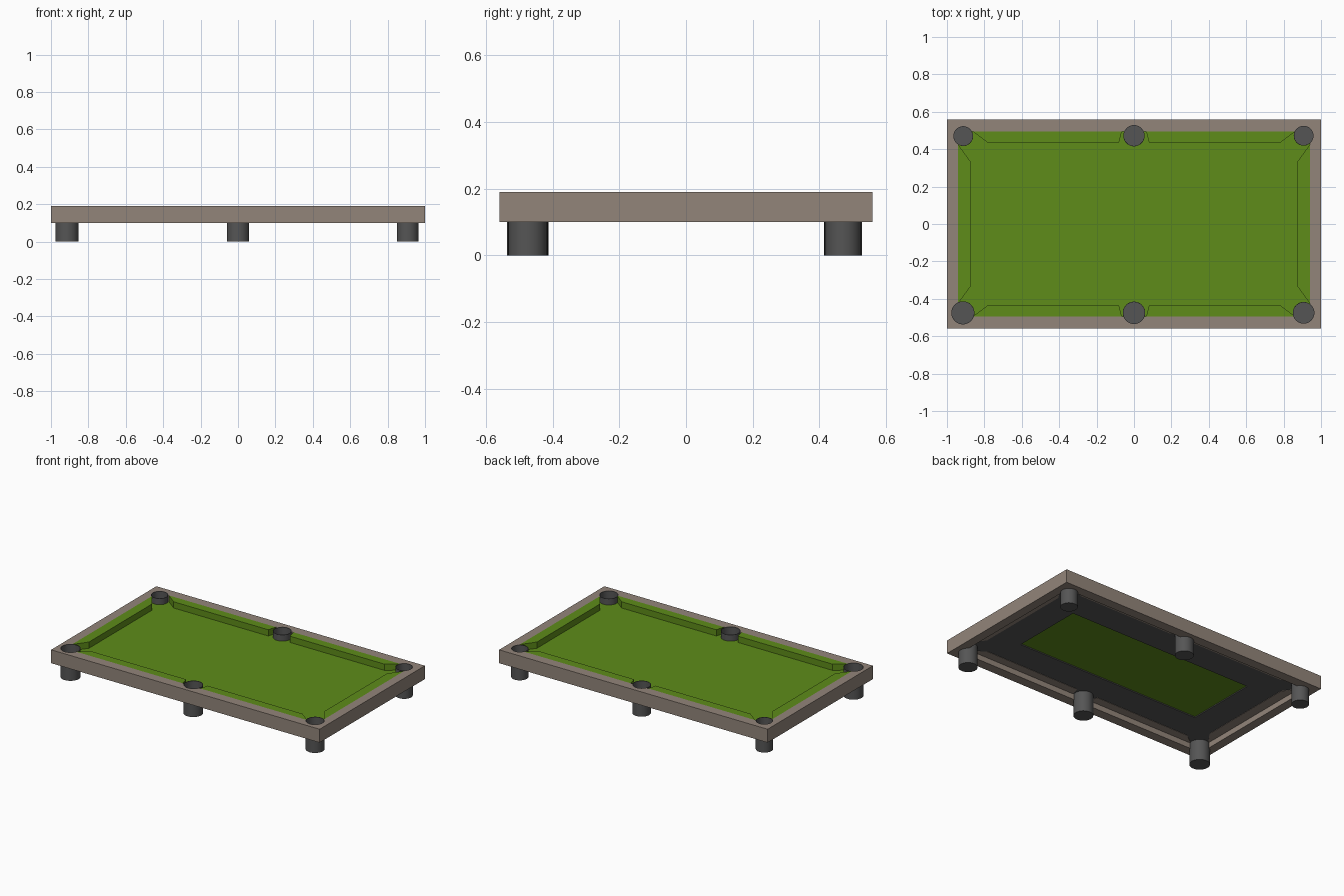
import bpy, bmesh
from math import radians

if "Cube" in bpy.data.objects:
    bpy.data.objects.remove(bpy.data.objects["Cube"])


def material(name, rgb):
    m = bpy.data.materials.new(name)
    m.diffuse_color = (*rgb, 1)
    m.use_nodes = True
    m.node_tree.nodes["Principled BSDF"].inputs["Base Color"].default_value = m.diffuse_color
    return m


WOOD = material("wood", (0.29, 0.235, 0.195))
CLOTH = material("green_cloth", (0.112, 0.263, 0.01))
DARK = material("dark_grey", (0.091, 0.091, 0.091))


def add_object(name, bm, mat):
    bmesh.ops.recalc_face_normals(bm, faces=bm.faces)
    mesh = bpy.data.meshes.new(name)
    bm.to_mesh(mesh)
    bm.free()
    obj = bpy.data.objects.new(name, mesh)
    bpy.context.collection.objects.link(obj)
    if mat:
        mesh.materials.append(mat)
    return obj


def prism(name, outline, z0, z1, mat=None):
    bm = bmesh.new()
    face = bm.faces.new([bm.verts.new((x, y, z0)) for x, y in outline])
    ext = bmesh.ops.extrude_face_region(bm, geom=[face], use_keep_orig=True)
    verts = [v for v in ext["geom"] if isinstance(v, bmesh.types.BMVert)]
    bmesh.ops.translate(bm, verts=verts, vec=(0, 0, z1 - z0))
    return add_object(name, bm, mat)


def rect(hx, hy):
    return [(-hx, -hy), (hx, -hy), (hx, hy), (-hx, hy)]


def select_only(obj):
    bpy.ops.object.select_all(action='DESELECT')
    obj.select_set(True)
    bpy.context.view_layer.objects.active = obj


def cut(obj, cutter, remove=True):
    mod = obj.modifiers.new("cut", 'BOOLEAN')
    mod.operation = 'DIFFERENCE'
    mod.solver = 'EXACT'
    mod.object = cutter
    select_only(obj)
    bpy.ops.object.modifier_apply(modifier=mod.name)
    if remove:
        bpy.data.objects.remove(cutter)


TOP, BED = 0.19, 0.146
IN_X, IN_Y = 0.94, 0.495          # inner edge of the wooden rail
END = [(0.94, 0.425), (0.875, 0.335)]
SIDE = [(0.862, 0.495), (0.785, 0.437), (0.08, 0.437), (0.065, 0.495)]

# Playing area outline: one quarter mirrored into all four
quarter = END[::-1] + [(IN_X, IN_Y)] + SIDE
half = quarter + [(-x, y) for x, y in reversed(quarter)]
field = half + [(x, -y) for x, y in reversed(half)]

# Wooden frame: hollow below, open above, with a ledge under the cushions
frame = prism("wood_frame", rect(1, 0.56), 0.10, TOP, WOOD)
cut(frame, prism("c", rect(IN_X, IN_Y), 0.0, 0.137))
cut(frame, prism("c", rect(IN_X, IN_Y), BED, 0.3))
cut(frame, prism("c", field, 0.05, 0.3))

# Grey bed with a rectangular opening beneath the cloth
bed = prism("bed_slab", field, 0.139, BED, DARK)
cut(bed, prism("c", rect(0.685, 0.245), 0.1, 0.2))
cloth = prism("playing_cloth", field, BED, BED + 0.002, CLOTH)
parts = [frame, bed, cloth]

# Cushions: one at each end, two along each long side
for sx, side in ((-1, "left"), (1, "right")):
    pts = END + [(x, -y) for x, y in reversed(END)]
    parts.append(prism(side + "_cushion", [(sx * x, y) for x, y in pts], BED, TOP, CLOTH))
    for sy, row in ((-1, "front"), (1, "back")):
        pts = [(sx * x, sy * y) for x, y in SIDE]
        parts.append(prism(f"{row}_{side}_cushion", pts, BED, TOP, CLOTH))

# Pocket cups, which also serve as legs
POCKETS = [("front_left", -0.915, -0.475, 0.062), ("front_middle", 0, -0.475, 0.06),
           ("front_right", 0.907, -0.475, 0.058), ("back_left", -0.913, 0.47, 0.053),
           ("back_middle", 0, 0.472, 0.057), ("back_right", 0.907, 0.472, 0.053)]


def cylinder(name, x, y, r, z0, z1, mat=None):
    bm = bmesh.new()
    bmesh.ops.create_cone(bm, cap_ends=True, segments=48, radius1=r, radius2=r, depth=z1 - z0)
    bmesh.ops.translate(bm, verts=bm.verts, vec=(x, y, (z0 + z1) / 2))
    return add_object(name, bm, mat)


for name, x, y, r in POCKETS:
    hole = cylinder("hole", x, y, r, 0.05, 0.3)
    for part in parts:
        cut(part, hole, remove=False)
    bpy.data.objects.remove(hole)
    cup = cylinder(name + "_pocket_leg", x, y, r, 0, TOP, DARK)
    cut(cup, cylinder("c", x, y, r - 0.003, 0.004, 0.3))
    select_only(cup)
    bpy.ops.object.shade_smooth_by_angle(angle=radians(30))
